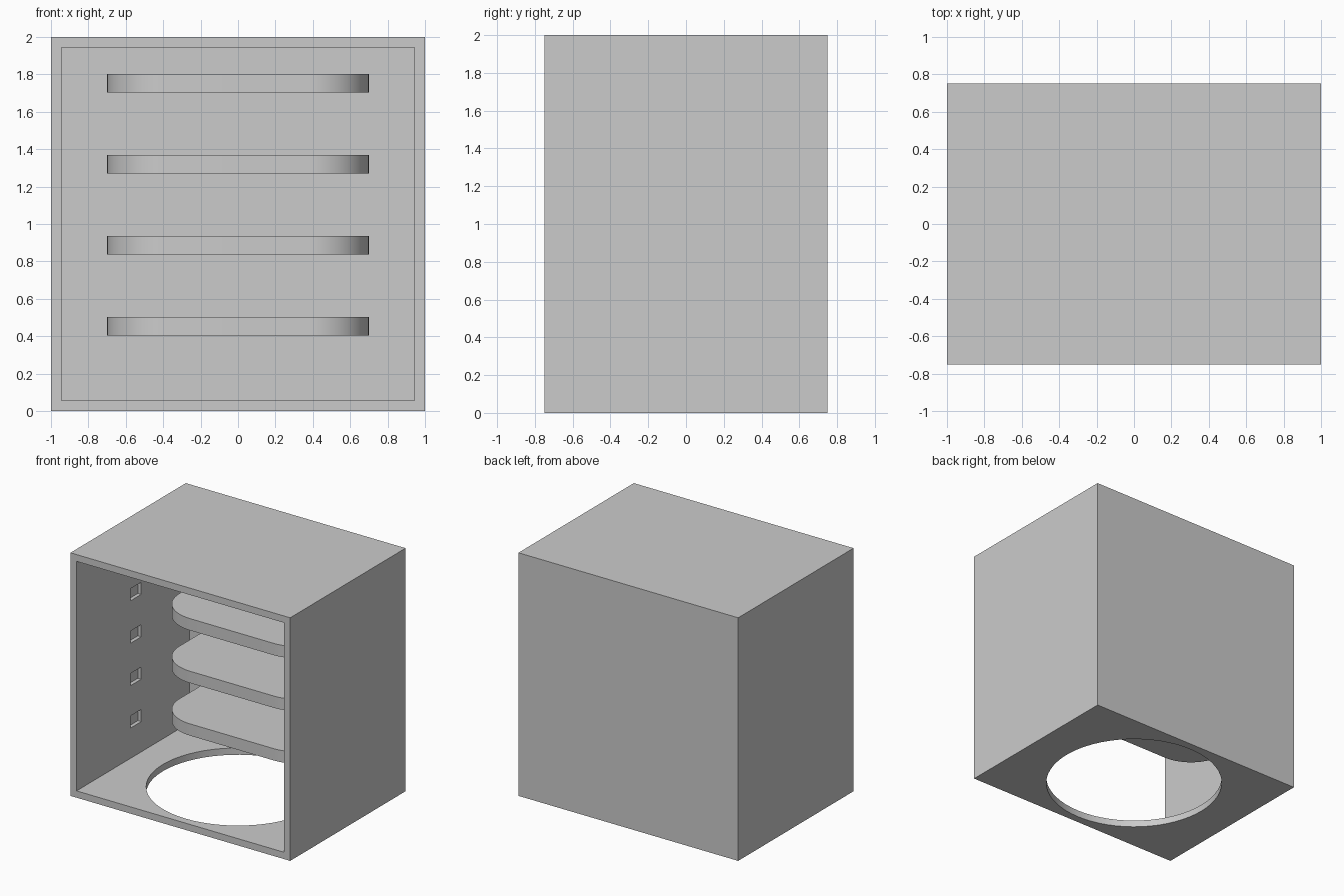
import bpy
import bmesh
import math

cube = bpy.data.objects.get("Cube")
if cube:
    bpy.data.objects.remove(cube, do_unlink=True)

grey = bpy.data.materials.new("plain grey")
grey.use_nodes = True
grey.diffuse_color = (0.6, 0.6, 0.6, 1)
grey.node_tree.nodes["Principled BSDF"].inputs["Base Color"].default_value = (0.6, 0.6, 0.6, 1)

W, D, H = 1.0, 0.75, 2.0        # half width, half depth, height
WALL, BACK = 0.056, 0.03


def add_object(name, bm):
    bmesh.ops.recalc_face_normals(bm, faces=bm.faces)
    mesh = bpy.data.meshes.new(name)
    bm.to_mesh(mesh)
    bm.free()
    mesh.materials.append(grey)
    obj = bpy.data.objects.new(name, mesh)
    bpy.context.collection.objects.link(obj)
    return obj


def box(name, x0, x1, y0, y1, z0, z1):
    bm = bmesh.new()
    bmesh.ops.create_cube(bm, size=1)
    for v in bm.verts:
        v.co.x = x1 if v.co.x > 0 else x0
        v.co.y = y1 if v.co.y > 0 else y0
        v.co.z = z1 if v.co.z > 0 else z0
    return add_object(name, bm)


def prism(name, outline, z0, z1):
    bm = bmesh.new()
    face = bm.faces.new([bm.verts.new((x, y, z0)) for x, y in outline])
    top = bmesh.ops.extrude_face_region(bm, geom=[face])["geom"]
    for v in top:
        if isinstance(v, bmesh.types.BMVert):
            v.co.z = z1
    return add_object(name, bm)


def arc(cx, cy, r, start, end, steps):
    angles = [math.radians(start + (end - start) * i / steps) for i in range(steps + 1)]
    return [(cx + r * math.cos(a), cy + r * math.sin(a)) for a in angles]


def smooth(obj):
    bpy.ops.object.select_all(action="DESELECT")
    obj.select_set(True)
    bpy.context.view_layer.objects.active = obj
    bpy.ops.object.shade_smooth_by_angle(angle=math.radians(30))


def cut(target, cutter):
    mod = target.modifiers.new(cutter.name, "BOOLEAN")
    mod.operation = "DIFFERENCE"
    mod.solver = "EXACT"
    mod.object = cutter
    bpy.context.view_layer.objects.active = target
    bpy.ops.object.modifier_apply(modifier=mod.name)
    bpy.data.objects.remove(cutter, do_unlink=True)


# Case, open at the front, with a round opening in the floor
case = box("case", -W, W, -D, D, 0, H)
cut(case, box("cavity", WALL - W, W - WALL, -D - 0.2, D - BACK, WALL, H - WALL))
cut(case, prism("floor_opening", arc(0, 0, 0.685, 0, 354.375, 63), -0.1, 0.2))

# Shallow square sockets in the side walls
for side in (-1, 1):
    for i in range(4):
        z = 0.355 + 0.349 * i
        inner, outer = side * (W - WALL - 0.1), side * (W - WALL + 0.03)
        cut(case, box("socket", min(inner, outer), max(inner, outer),
                      -0.05, 0.09, z - 0.05, z + 0.05))
smooth(case)

# Shelves with rounded front corners, joined to the back wall
R, HALF, FRONT = 0.32, 0.7, -0.08
for i in range(4):
    z = 0.405 + 0.433 * i
    outline = [(HALF, D - BACK), (-HALF, D - BACK)]
    outline += arc(R - HALF, FRONT + R, R, 180, 270, 16)
    outline += arc(HALF - R, FRONT + R, R, 270, 360, 16)
    smooth(prism(f"shelf_{i + 1}", outline, z, z + 0.097))
